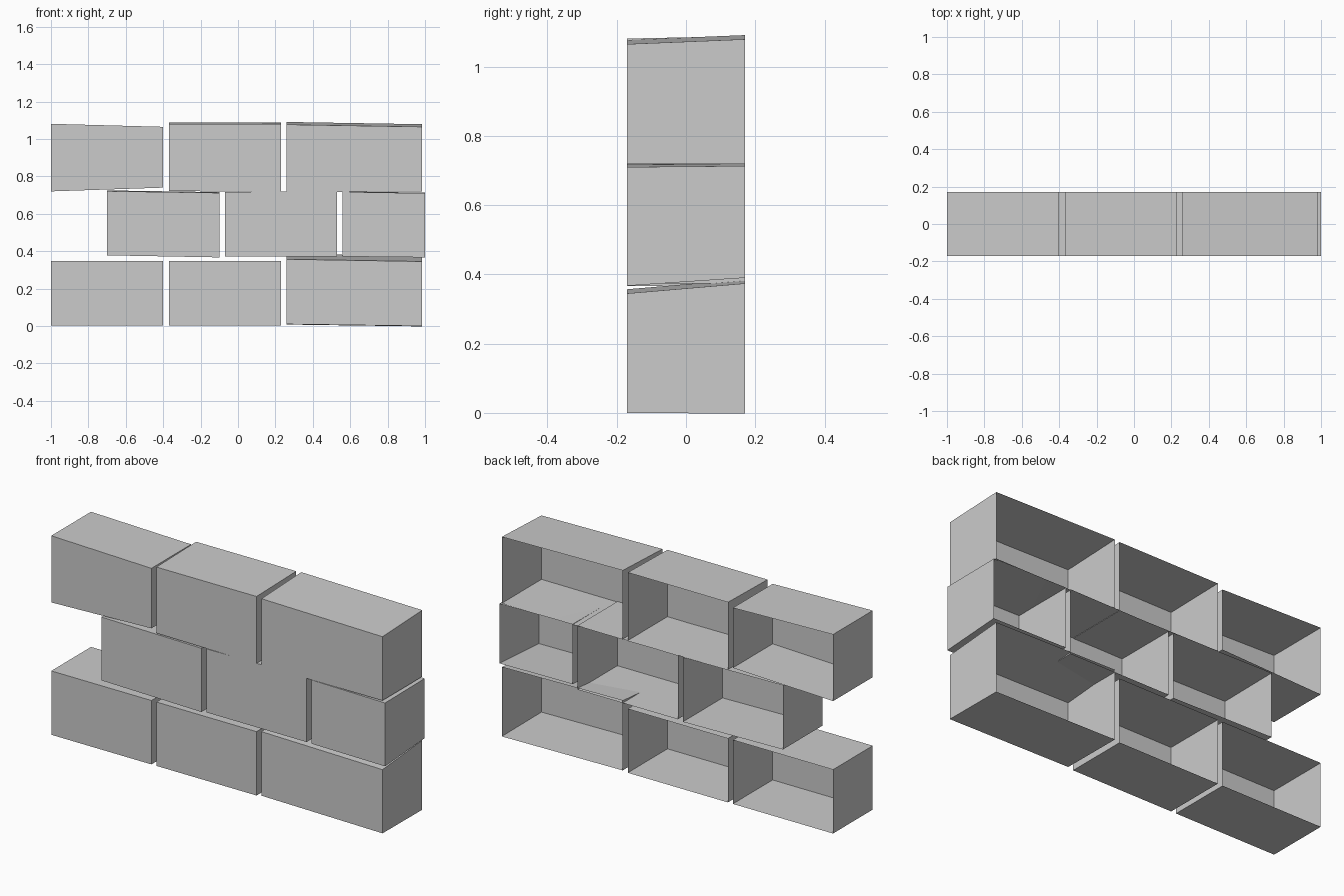
import bpy, bmesh

if "Cube" in bpy.data.objects:
    bpy.data.objects.remove(bpy.data.objects["Cube"])

Y = 0.17  # half depth of the wall


def brick(name, x0, x1, top, bottom, rise_top=0.0, rise_bottom=0.0):
    """Hollow brick open at the back; top/bottom are (left, right) front heights,
    the rises tilt the top and bottom up toward the back."""
    bm = bmesh.new()
    bmesh.ops.create_cube(bm, size=2)
    back = [f for f in bm.faces if f.normal.y > 0.9]
    bmesh.ops.delete(bm, geom=back, context='FACES_ONLY')
    for v in bm.verts:
        right, rear, up = (c > 0 for c in v.co)
        z = (top if up else bottom)[right]
        if rear:
            z += rise_top if up else rise_bottom
        v.co = (x1 if right else x0, Y if rear else -Y, z)
    mesh = bpy.data.meshes.new(name)
    bm.to_mesh(mesh)
    bm.free()
    obj = bpy.data.objects.new(name, mesh)
    bpy.context.collection.objects.link(obj)
    return obj


# x start, x end, top heights, bottom heights, rise of top, rise of bottom
rows = {
    "bottom": [
        (-1.0, -0.40, (0.349, 0.349), (0.003, 0.003)),
        (-0.37, 0.23, (0.349, 0.349), (0.003, 0.003)),
        (0.26, 0.985, (0.357, 0.345), (0.010, 0.0), 0.029, -0.002),
    ],
    "middle": [
        (-0.70, -0.10, (0.721, 0.712), (0.378, 0.367), 0.004, 0.0),
        (-0.07, 0.53, (0.717, 0.721), (0.373, 0.373)),
        (0.56, 1.0, (0.717, 0.710), (0.372, 0.367), 0.003, 0.023),
    ],
    "top": [
        (-1.0, -0.40, (1.081, 1.065), (0.720, 0.740)),
        (-0.37, 0.23, (1.080, 1.081), (0.722, 0.717), 0.007, 0.0),
        (0.26, 0.985, (1.077, 1.065), (0.717, 0.719), 0.014, 0.0),
    ],
}

# Three courses of loosely laid bricks
for row, bricks in rows.items():
    for i, spec in enumerate(bricks, 1):
        brick(f"{row}_brick_{i}", *spec)
